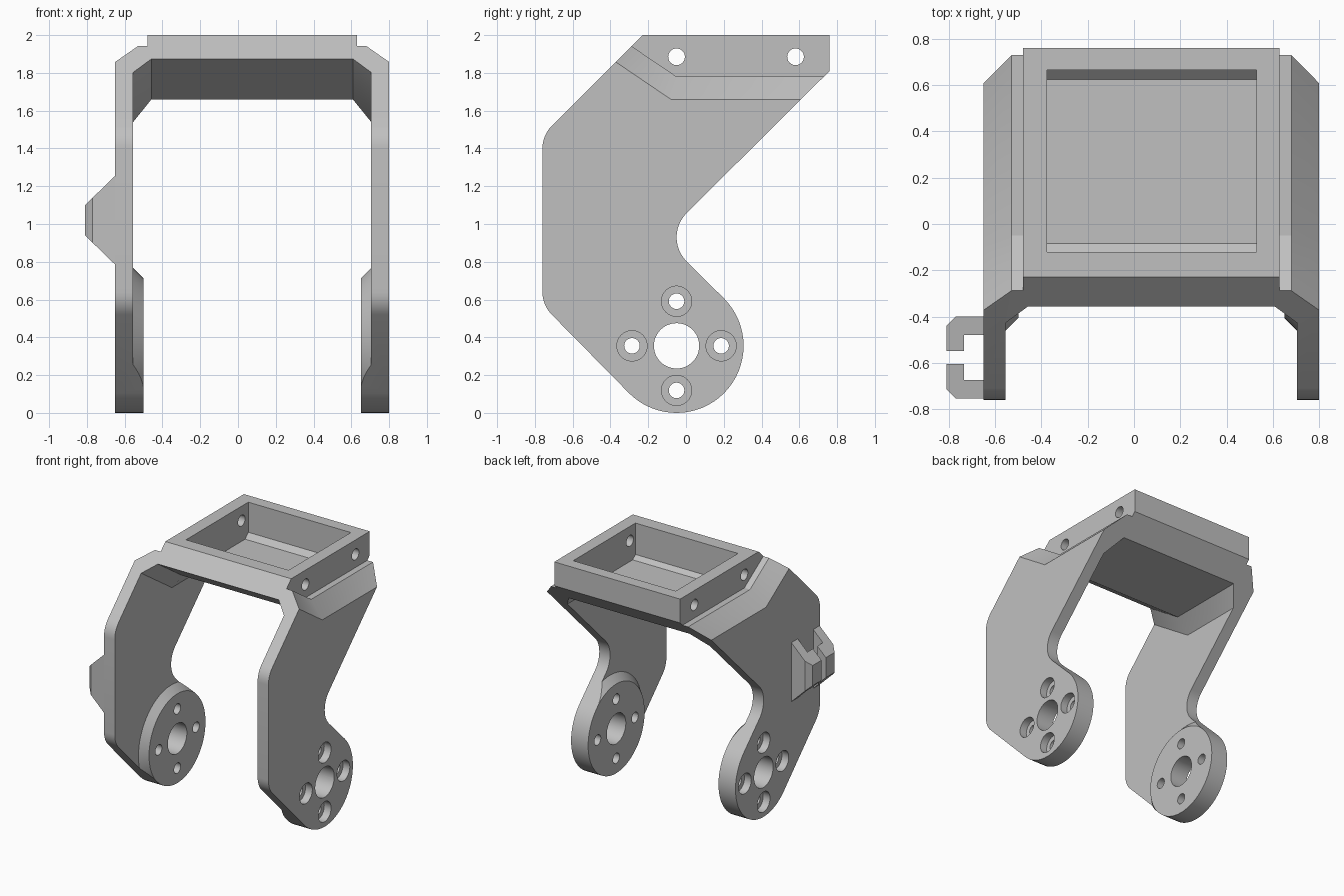
import bpy
import bmesh
from math import cos, sin, radians, pi

if "Cube" in bpy.data.objects:
    bpy.data.objects.remove(bpy.data.objects["Cube"], do_unlink=True)

CX = 0.075                    # middle of the bracket between its two arms
AXIS_Y, AXIS_Z = -0.05, 0.355  # pivot axis of the arms
R = 0.355

grey = bpy.data.materials.new("plain grey")
grey.use_nodes = True
colour = (0.53, 0.53, 0.53, 1)
grey.diffuse_color = colour
grey.node_tree.nodes["Principled BSDF"].inputs["Base Color"].default_value = colour


def loft(name, loops):
    """Solid joining a row of equal-length point loops, closed at both ends."""
    bm = bmesh.new()
    rows = [[bm.verts.new(p) for p in loop] for loop in loops]
    n = len(rows[0])
    for a, b in zip(rows, rows[1:]):
        for i in range(n):
            j = (i + 1) % n
            bm.faces.new((a[i], a[j], b[j], b[i]))
    bm.faces.new(rows[0][::-1])
    bm.faces.new(rows[-1])
    bmesh.ops.recalc_face_normals(bm, faces=bm.faces)
    mesh = bpy.data.meshes.new(name)
    bm.to_mesh(mesh)
    bm.free()
    mesh.materials.append(grey)
    obj = bpy.data.objects.new(name, mesh)
    bpy.context.collection.objects.link(obj)
    return obj


def prism_x(name, profile, x0, x1):
    return loft(name, [[(x, y, z) for y, z in profile] for x in (x0, x1)])


def arc(cy, cz, r, start, end, steps):
    angles = [radians(start + (end - start) * i / steps) for i in range(steps + 1)]
    return [(cy + r * cos(a), cz + r * sin(a)) for a in angles]


def round_x(name, y, z, x0, x1, r0, r1=None, n=48):
    """Cylinder or cone lying along x."""
    r1 = r0 if r1 is None else r1
    return loft(name, [[(x, y + r * cos(2 * pi * i / n), z + r * sin(2 * pi * i / n))
                        for i in range(n)] for x, r in ((x0, r0), (x1, r1))])


def cut(target, cutter):
    mod = target.modifiers.new("cut", 'BOOLEAN')
    mod.operation = 'DIFFERENCE'
    mod.solver = 'EXACT'
    mod.object = cutter
    bpy.context.view_layer.objects.active = target
    bpy.ops.object.modifier_apply(modifier=mod.name)
    bpy.data.objects.remove(cutter, do_unlink=True)


def bent_cutter(name, section, bend):
    """Section swept forward from the back, turning upwards at the bend."""
    back = [(CX + u, 1.2, z) for u, z in section]
    middle = [(CX + u, bend(u), z) for u, z in section]
    front = [(x, y - 0.9, z + 0.61) for x, y, z in middle]
    return loft(name, [back, middle, front])


# Bracket body: side outline extruded across the full width
outline = [(-0.23, 2), (0.76, 2), (0.76, 1.81)]
outline += arc(0.13, 0.93, 0.18, 135, 225, 12)
outline += arc(AXIS_Y, AXIS_Z, R, 45, -135, 32)
outline += arc(-0.59, 0.64, 0.17, 225, 180, 6)
outline += arc(-0.59, 1.4, 0.17, 180, 135, 6)
frame = prism_x("bracket_frame", outline, CX - 0.725, CX + 0.725)

# Opening between the arms, leaving a coned boss on each inner side
opening = bent_cutter("opening_cutter",
                      [(-0.63, -1.5), (-0.63, 1.54), (-0.533, 1.66),
                       (0.533, 1.66), (0.63, 1.54), (0.63, -1.5)],
                      lambda u: -0.04)
for s in (-1, 1):
    cut(opening, round_x("boss", AXIS_Y, AXIS_Z, CX + s * 0.575, CX + s * 0.68,
                         R + 0.002, R + 0.107, 64))
cut(frame, opening)

# Shoulder steps and chamfers beside the top tray
for s in (-1, 1):
    section = [(s * u, z) for u, z in ((0.555, 1.78), (0.605, 1.78), (0.725, 1.66),
                                       (0.845, 1.54), (0.845, 2.6), (0.555, 2.6))]
    cut(frame, bent_cutter("shoulder_cutter", section,
                           lambda u: -0.05 - 0.25 * max(0, abs(u) - 0.605)))

# Tray pocket with sloped floor edges
cut(frame, prism_x("pocket_cutter",
                   [(-0.12, 2.2), (0.665, 2.2), (0.665, 1.76), (0.625, 1.72),
                    (-0.085, 1.72), (-0.12, 1.75)], -0.375, 0.53))

# Pivot bore, tray pin holes, and counterbored screw holes
holes = [(AXIS_Y, AXIS_Z, 0.12), (-0.05, 1.885, 0.044), (0.58, 1.885, 0.044)]
screws = [(AXIS_Y + 0.236 * dy, AXIS_Z + 0.236 * dz)
          for dy, dz in ((1, 0), (0, 1), (-1, 0), (0, -1))]
holes += [(y, z, 0.041) for y, z in screws]
for y, z, r in holes:
    cut(frame, round_x("hole_cutter", y, z, -1, 1, r))
for y, z in screws:
    for s in (-1, 1):
        cut(frame, round_x("counterbore_cutter", y, z,
                           CX + s * 0.665, CX + s * 0.8, 0.08))

# Cable clip: two hooked fingers on one arm, tapering outwards
clip_mid = -0.5775
hook = [(-0.645, 0.1775), (-0.77, 0.1775), (-0.81, 0.1375), (-0.81, 0.0275),
        (-0.735, 0.0275), (-0.735, 0.0975), (-0.645, 0.0975)]
parts = [frame]
for s, label in ((-1, "front"), (1, "back")):
    loops = [[(x, clip_mid + s * d, 1.02 + side * (0.08 + 0.97 * (x + 0.81)))
              for x, d in hook] for side in (-1, 1)]
    parts.append(loft("cable_clip_" + label, loops))

# Smooth round walls, sharp edges elsewhere
bpy.ops.object.select_all(action='DESELECT')
for obj in parts:
    obj.select_set(True)
bpy.context.view_layer.objects.active = frame
bpy.ops.object.shade_smooth_by_angle(angle=radians(25))
